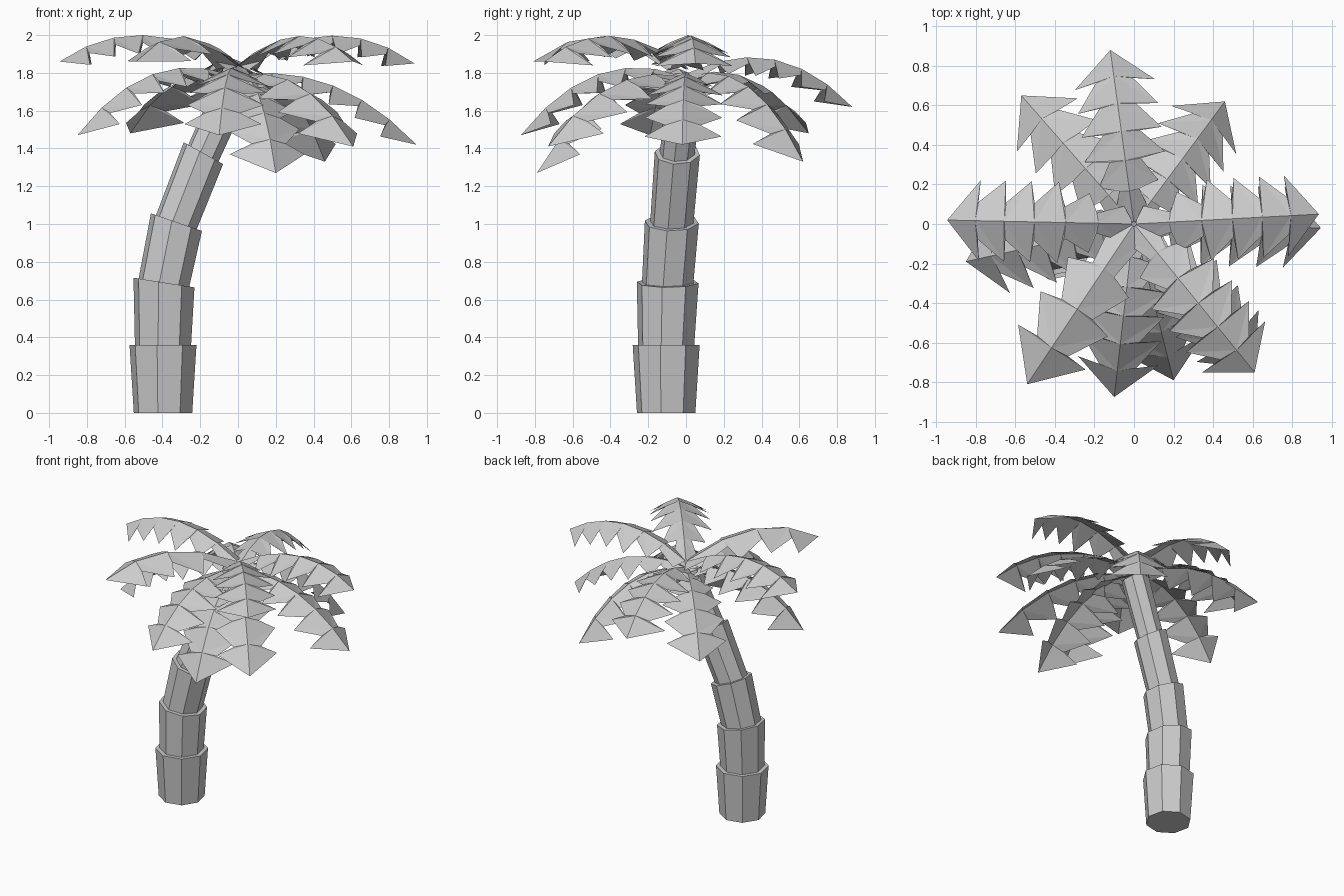
import bpy, bmesh
from math import cos, sin, radians
from mathutils import Vector, Matrix

if "Cube" in bpy.data.objects:
    bpy.data.objects.remove(bpy.data.objects["Cube"])


def finish(bm, name):
    bmesh.ops.recalc_face_normals(bm, faces=bm.faces)
    mesh = bpy.data.meshes.new(name)
    bm.to_mesh(mesh)
    bm.free()
    obj = bpy.data.objects.new(name, mesh)
    bpy.context.collection.objects.link(obj)
    return obj


def ring(bm, centre, radius, tilt):
    # octagon leaning towards +x
    rot = Matrix.Rotation(radians(tilt), 3, 'Y')
    pts = []
    for k in range(8):
        a = radians(-10 + 45 * k)
        pts.append(bm.verts.new(Vector(centre) + rot @ Vector((radius * cos(a), radius * sin(a), 0))))
    return pts


# Trunk: stacked flared octagonal segments along a leaning curve
joints = [((-0.397, -0.105, 0.0), 0), ((-0.397, -0.105, 0.36), 0), ((-0.392, -0.097, 0.69), 9),
          ((-0.326, -0.075, 1.01), 19), ((-0.183, -0.046, 1.375), 29), ((-0.01, -0.005, 1.76), 27)]
radii = [(0.157, 0.180), (0.151, 0.166), (0.138, 0.145), (0.116, 0.121), (0.093, 0.097)]
for i, (r0, r1) in enumerate(radii):
    bm = bmesh.new()
    low = ring(bm, joints[i][0], r0, joints[i][1])
    top = ring(bm, joints[i + 1][0], r1, joints[i + 1][1])
    for k in range(8):
        j = (k + 1) % 8
        bm.faces.new((low[k], low[j], top[j], top[k]))
    bm.faces.new(low[::-1])
    bm.faces.new(top)
    finish(bm, f"trunk_segment_{i + 1}")


def frond(name, tip, root_z, lift, teeth, width=0.205):
    """Arched folded leaf with swept-back teeth on both edges."""
    tip = Vector(tip)
    out = Vector((tip.x, tip.y, 0)).normalized()
    side = Vector((-out.y, out.x, 0))
    root = out * 0.01 + Vector((0, 0, root_z))
    ctrl = Vector((tip.x * 0.56, tip.y * 0.56, lift))

    def at(t, w, drop):
        p = root * (1 - t) ** 2 + ctrl * 2 * t * (1 - t) + tip * t * t
        d = ((ctrl - root) * (1 - t) + (tip - ctrl) * t).normalized()
        n = d.cross(side).normalized()
        if n.z < 0:
            n = -n
        return p + side * w - n * drop

    bm = bmesh.new()
    ridge = [bm.verts.new(at(i / teeth, 0, 0)) for i in range(teeth + 1)]
    for s in (-1, 1):
        notch = []
        for i in range(teeth + 1):
            t = i / teeth
            w = width * 0.46 * min(1, 0.25 + 1.8 * t)
            notch.append(ridge[i] if i == teeth else bm.verts.new(at(t, s * w, w * 0.4)))
        for i in range(teeth):
            t = (i + 0.12) / teeth
            w = width * min(1, 0.4 + 1.8 * t)
            tooth = bm.verts.new(at(t, s * w, w * 0.48))
            if i < teeth - 1:
                bm.faces.new((ridge[i + 1], notch[i + 1], tooth))
            bm.faces.new((ridge[i + 1], tooth, ridge[i]))
            bm.faces.new((ridge[i], tooth, notch[i]))
    finish(bm, name)


# Crown: four raised fronds and eight drooping fronds
upper = [((-0.945, 0.02, 1.86), 1.84, 2.15, 6), ((0.935, 0.05, 1.85), 1.84, 2.15, 6),
         ((-0.54, -0.81, 1.86), 1.84, 2.14, 4), ((0.61, -0.75, 1.86), 1.84, 2.14, 6)]
lower = [((-0.12, 0.88, 1.62), 1.80, 2.03, 6), ((-0.57, 0.65, 1.48), 1.78, 1.90, 5),
         ((0.46, 0.62, 1.33), 1.78, 1.90, 6), ((0.945, -0.02, 1.42), 1.79, 1.86, 6),
         ((0.61, -0.73, 1.41), 1.78, 1.87, 5), ((0.20, -0.79, 1.27), 1.77, 1.86, 6),
         ((-0.10, -0.875, 1.47), 1.78, 1.96, 6), ((-0.85, -0.19, 1.47), 1.78, 1.96, 6)]
for i, f in enumerate(upper):
    frond(f"upper_frond_{i + 1}", *f)
for i, f in enumerate(lower):
    frond(f"lower_frond_{i + 1}", *f)
